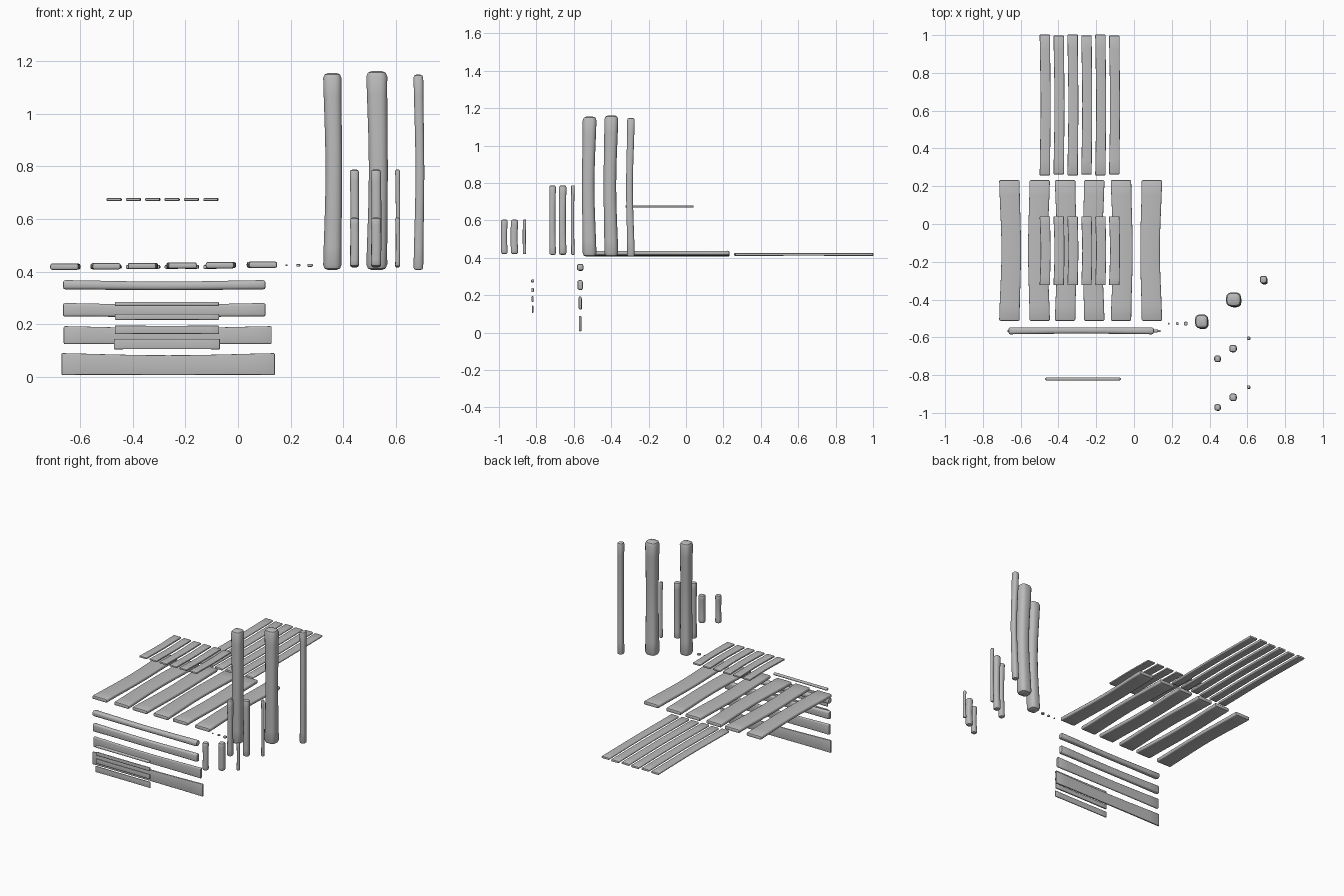
import bpy
import bmesh
import math
from mathutils import Vector

if "Cube" in bpy.data.objects:
    bpy.data.objects.remove(bpy.data.objects["Cube"], do_unlink=True)

wood = bpy.data.materials.new("plain_grey")
wood.use_nodes = True
grey = (0.5, 0.5, 0.5, 1)
wood.diffuse_color = grey
wood.node_tree.nodes["Principled BSDF"].inputs["Base Color"].default_value = grey


def outline(w, h, r, steps=4):
    """Rounded rectangle, counter-clockwise."""
    pts = []
    for k, (sx, sy) in enumerate([(1, 1), (-1, 1), (-1, -1), (1, -1)]):
        for i in range(steps):
            a = math.pi / 2 * (k + i / (steps - 1))
            pts.append((sx * (w / 2 - r) + r * math.cos(a),
                        sy * (h / 2 - r) + r * math.sin(a)))
    return pts


def beam(name, axis, center, length, w, h, bow=(0, 0), pinch=0.0, soft=0.35):
    """Hand-hewn beam: w and h lie along the two axes after the long one."""
    u, v = (axis + 1) % 3, (axis + 2) % 3
    r = min(w, h) * soft
    edge = min(r * 0.8, length * 0.2)
    # positions along the beam, with an inset ring at each end
    stations = [(-length / 2, edge), (-length / 2 + edge * 0.3, edge * 0.3)]
    inner = length / 2 - edge
    stations += [(inner * (i / 5 - 1), 0) for i in range(11)]
    stations += [(-p, s) for p, s in reversed(stations[:2])]
    bm = bmesh.new()
    rings = []
    for p, inset in stations:
        t = p / length * 2
        swell = 1 - pinch * math.cos(t * math.pi / 2)
        sway = math.cos(t * math.pi * 0.9)
        ring = []
        for a, b in outline(w * swell - 2 * inset, h * swell - 2 * inset, max(r - inset, r * 0.3)):
            co = Vector(center)
            co[axis] += p
            co[u] += a + bow[0] * sway
            co[v] += b + bow[1] * sway
            ring.append(bm.verts.new(co))
        rings.append(ring)
    n = len(rings[0])
    for lo, hi in zip(rings, rings[1:]):
        for i in range(n):
            j = (i + 1) % n
            bm.faces.new((lo[i], lo[j], hi[j], hi[i]))
    bm.faces.new(rings[0][::-1])
    bm.faces.new(rings[-1])
    mesh = bpy.data.meshes.new(name)
    bm.to_mesh(mesh)
    bm.free()
    obj = bpy.data.objects.new(name, mesh)
    bpy.context.collection.objects.link(obj)
    mesh.materials.append(wood)
    bpy.ops.object.select_all(action="DESELECT")
    obj.select_set(True)
    bpy.context.view_layer.objects.active = obj
    bpy.ops.object.shade_smooth_by_angle(angle=math.radians(40))


X, Y, Z = 0, 1, 2

# Wide floor boards
for i, x in enumerate([-0.655, -0.504, -0.36, -0.215, -0.064, 0.09]):
    side = 0.005 * (-1) ** i
    beam(f"wide_board_{i + 1}", Y, (x, -0.14, 0.419 + 0.0014 * i), 0.745,
         0.024, 0.108, bow=(0, side), pinch=0.04)

# Long narrow boards behind, and short narrow boards above
for i in range(6):
    x = -0.47 + 0.0735 * i
    reach = 0.735 + 0.01 * (i % 2 == 0)
    beam(f"long_narrow_board_{i + 1}", Y, (x, 0.63, 0.418), reach,
         0.014, 0.055, bow=(0, 0.002), pinch=0.04)
    beam(f"short_narrow_board_{i + 1}", Y, (x, -0.142, 0.674), 0.364,
         0.011, 0.055, bow=(0, 0.002), pinch=0.04)

# Long rails, thicker and narrower toward the top: x, z, length, height, depth
for i, (x, z, length, height, depth) in enumerate([
        (-0.265, 0.047, 0.81, 0.083, 0.012), (-0.267, 0.157, 0.79, 0.068, 0.016),
        (-0.28, 0.253, 0.77, 0.052, 0.028), (-0.28, 0.348, 0.77, 0.036, 0.036)]):
    beam(f"long_rail_{i + 1}", X, (x, -0.565, z), length, depth, height,
         bow=(0.001, -0.002), pinch=0.1)

# Short rails in front
for i, (z, height, depth) in enumerate([
        (0.125, 0.04, 0.007), (0.179, 0.032, 0.01),
        (0.228, 0.023, 0.013), (0.277, 0.016, 0.017)]):
    beam(f"short_rail_{i + 1}", X, (-0.27, -0.82, z), 0.396 + 0.006 * (i < 1),
         depth, height, pinch=0.04)

# Tall posts: x, y, top, width, depth
for i, (x, y, top, w, d) in enumerate([
        (0.361, -0.519, 1.155, 0.07, 0.074), (0.53, -0.403, 1.162, 0.08, 0.075),
        (0.688, -0.298, 1.148, 0.037, 0.04)]):
    beam(f"tall_post_{i + 1}", Z, (x, y, (0.406 + top) / 2), top - 0.406, w, d,
         bow=(0.003, -0.004), pinch=0.1)

# Two rows of slim posts
for row, y0, base, top in [("middle", -0.714, 0.416, 0.788), ("short", -0.972, 0.42, 0.605)]:
    for i, width in enumerate([0.035, 0.04, 0.018]):
        beam(f"{row}_post_{i + 1}", Z, (0.443 + 0.082 * i, y0 + 0.054 * i, (base + top) / 2),
             top - base, width, width, bow=(0.001, -0.001), pinch=0.08)

# Small pegs beside the boards
for i, size in enumerate([0.009, 0.015, 0.02]):
    beam(f"peg_{i + 1}", Z, (0.184 + 0.045 * i, -0.527, 0.424), size * 0.55, size, size)
